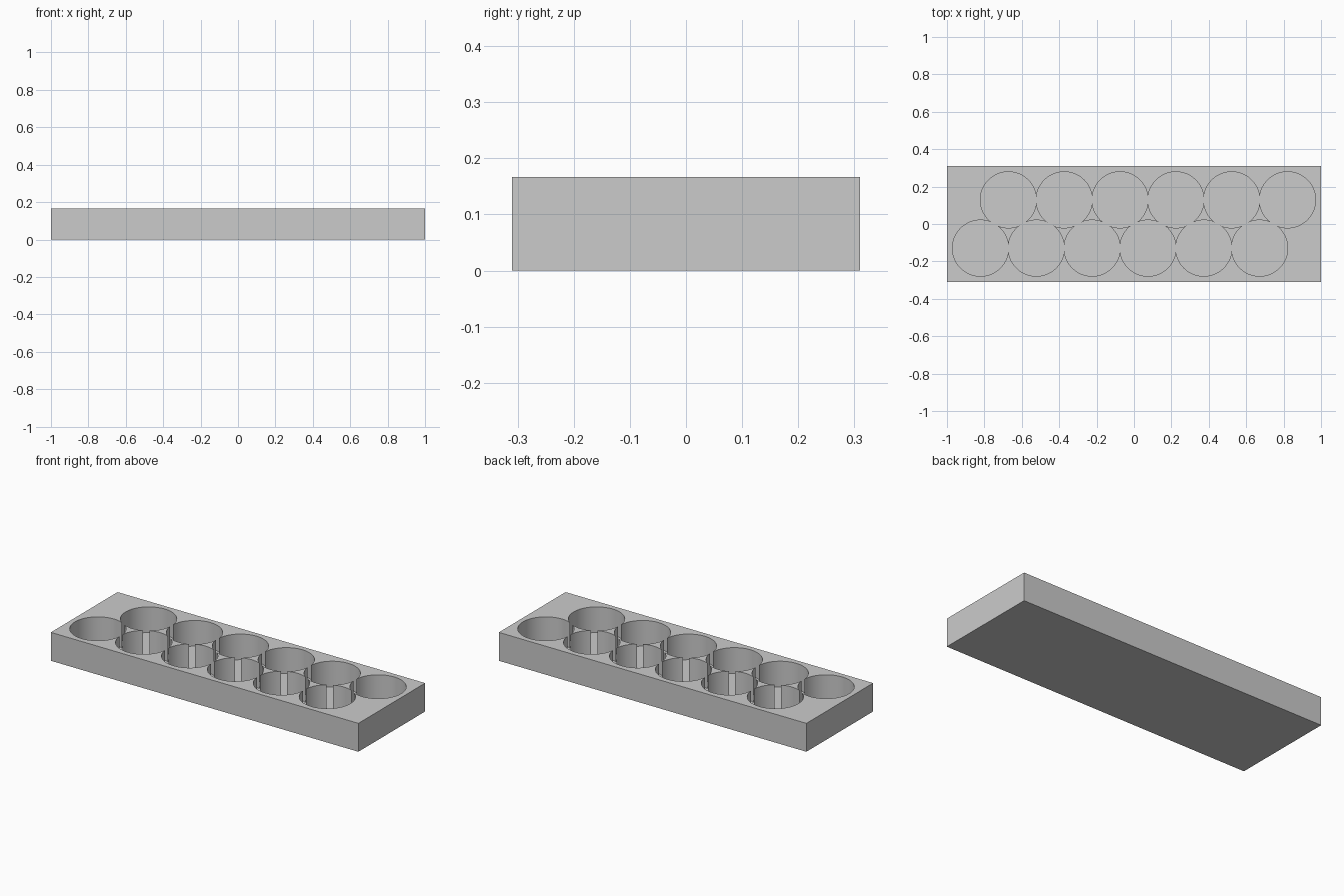
import bpy
import bmesh
from mathutils import Matrix

cube = bpy.data.objects.get("Cube")
if cube:
    bpy.data.objects.remove(cube, do_unlink=True)

LENGTH, WIDTH, HEIGHT = 2.0, 0.62, 0.167
FLOOR = 0.016
RADIUS, PITCH, ROW_Y = 0.15, 0.2985, 0.129
PER_ROW = 6

grey = bpy.data.materials.new("plain grey")
grey.use_nodes = True
colour = (0.6, 0.6, 0.6, 1)
grey.diffuse_color = colour
grey.node_tree.nodes["Principled BSDF"].inputs["Base Color"].default_value = colour


def add_object(name, bm):
    mesh = bpy.data.meshes.new(name)
    bm.to_mesh(mesh)
    bm.free()
    mesh.materials.append(grey)
    obj = bpy.data.objects.new(name, mesh)
    bpy.context.collection.objects.link(obj)
    return obj


# Solid tray block
bm = bmesh.new()
bmesh.ops.create_cube(bm, size=1, matrix=Matrix.Translation((0, 0, HEIGHT / 2))
                      @ Matrix.Diagonal((LENGTH, WIDTH, HEIGHT, 1)))
tray = add_object("tray", bm)

# Round pockets: two rows, staggered by half a pitch, barely overlapping
bm = bmesh.new()
for side in (-1, 1):
    for i in range(PER_ROW):
        x = (i - (PER_ROW - 1) / 2) * PITCH + side * PITCH / 4
        bmesh.ops.create_cone(bm, cap_ends=True, segments=96, radius1=RADIUS,
                              radius2=RADIUS, depth=HEIGHT,
                              matrix=Matrix.Translation((x, side * ROW_Y, FLOOR + HEIGHT / 2)))
cutter = add_object("pocket_cutter", bm)
cutter.hide_render = True

# Cut the pockets, apply and discard the cutter
cut = tray.modifiers.new("pockets", 'BOOLEAN')
cut.operation = 'DIFFERENCE'
cut.solver = 'EXACT'
cut.use_self = True
cut.object = cutter
bpy.context.view_layer.objects.active = tray
tray.select_set(True)
bpy.ops.object.modifier_apply(modifier=cut.name)
bpy.data.objects.remove(cutter, do_unlink=True)
bpy.ops.object.shade_smooth_by_angle()
